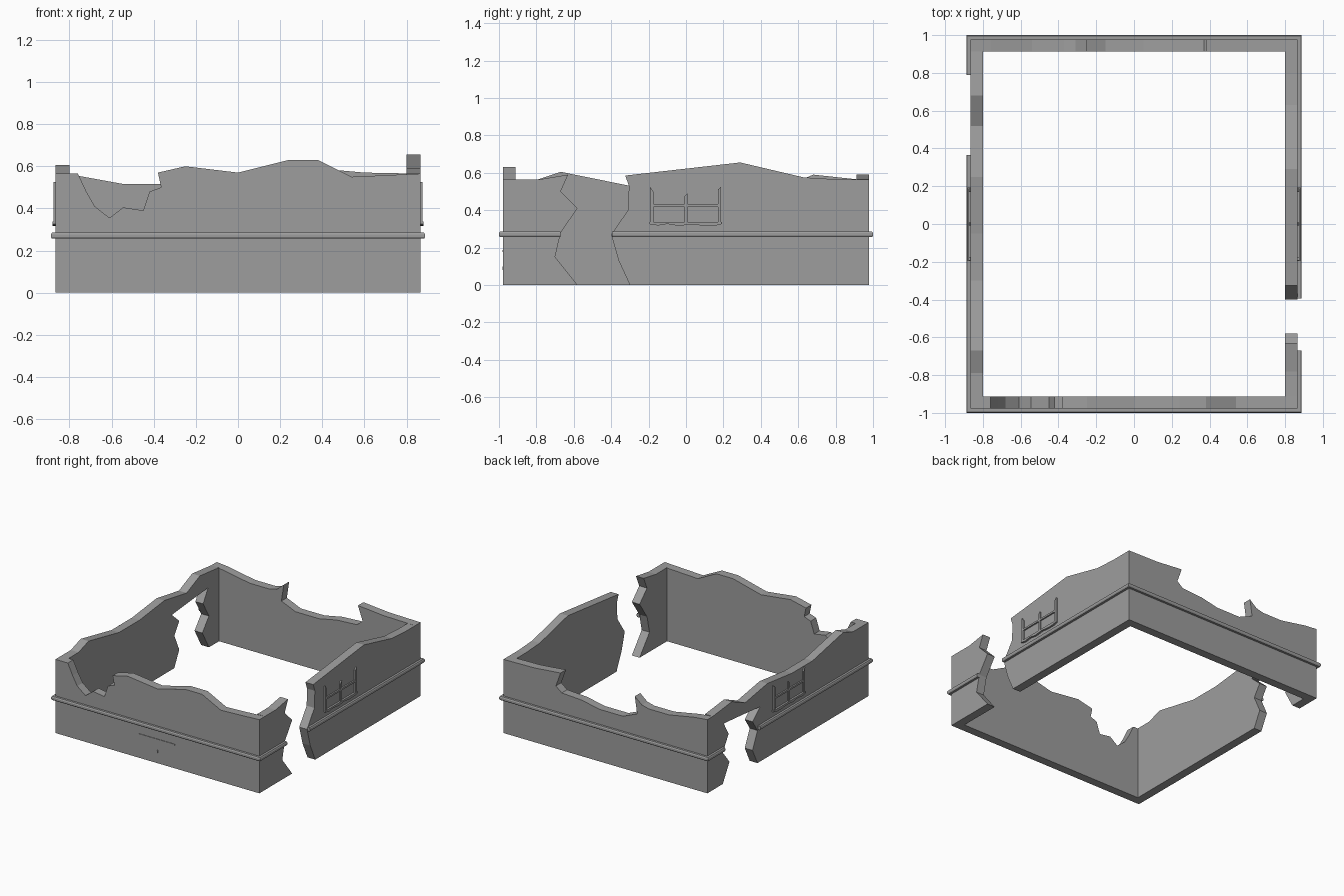
import bpy, bmesh
from mathutils import Vector

if "Cube" in bpy.data.objects:
    bpy.data.objects.remove(bpy.data.objects["Cube"])

stone = bpy.data.materials.new("grey stone")
stone.diffuse_color = (0.34, 0.34, 0.34, 1)
stone.use_nodes = True
stone.node_tree.nodes["Principled BSDF"].inputs["Base Color"].default_value = stone.diffuse_color

X, Y = 0.866, 0.978          # outer wall faces
XI, YI = 0.80, 0.912         # inner wall faces


def finish(name, bm):
    bmesh.ops.recalc_face_normals(bm, faces=bm.faces)
    mesh = bpy.data.meshes.new(name)
    bm.to_mesh(mesh)
    bm.free()
    mesh.materials.append(stone)
    ob = bpy.data.objects.new(name, mesh)
    bpy.context.collection.objects.link(ob)
    return ob


def slab(name, outlines, axis, a, b):
    """Upright outlines (along, z) given thickness from a to b on the axis."""
    bm = bmesh.new()
    for pts in outlines:
        def ring(d):
            return [bm.verts.new((d, u, z) if axis == 'x' else (u, d, z)) for u, z in pts]
        r0, r1 = ring(a), ring(b)
        bm.faces.new(r0)
        bm.faces.new(r1[::-1])
        n = len(pts)
        for i in range(n):
            j = (i + 1) % n
            bm.faces.new((r0[i], r0[j], r1[j], r1[i]))
    return finish(name, bm)


def bar(u0, u1, z0, z1):
    return [(u0, z0), (u1, z0), (u1, z1), (u0, z1)]


# Front wall with a ragged top and a deep bite near the left corner
slab("front_wall", [[
    (-X, 0), (X, 0), (X, .565), (.54, .55), (.38, .63), (.24, .63), (0, .57),
    (-.25, .6), (-.38, .57), (-.365, .5), (-.42, .48), (-.45, .39),
    (-.545, .405), (-.61, .355), (-.68, .41), (-.72, .48), (-.76, .565),
    (-X, .565)]], 'y', -Y, -YI)

# Back wall with a wide broken dip in the middle
slab("back_wall", [[
    (-X, 0), (X, 0), (X, .565), (.6, .57), (.38, .59), (.42, .48), (.37, .44),
    (.2, .43), (.05, .4), (-.15, .4), (-.27, .45), (-.25, .58), (-.31, .53),
    (-.37, .515), (-.54, .515), (-.76, .555), (-X, .565)]], 'y', YI, Y)

# Right wall in two pieces either side of the open breach
slab("right_wall", [
    [(-YI, 0), (-.58, 0), (-.70, .15), (-.67, .28), (-.58, .41), (-.67, .5),
     (-.63, .59), (-.78, .565), (-YI, .565)],
    [(-.30, 0), (YI, 0), (YI, .565), (.8, .565), (.63, .575), (.29, .655),
     (-.325, .585), (-.305, .53), (-.31, .40), (-.40, .27), (-.36, .13)]],
    'x', XI, X)

# Left wall with a hole under a thin bridge of stone
slab("left_wall", [[
    (-YI, 0), (.37, 0), (.43, .12), (.37, .25), (.43, .34), (.34, .42),
    (.55, .44), (.78, .46), (.72, .36), (.79, .24), (.71, .14), (.79, 0),
    (YI, 0), (YI, .565), (.68, .59), (.52, .52), (.25, .565), (-.05, .53),
    (-.3, .53), (-.67, .605), (-.79, .565), (-YI, .565)]], 'x', -X, -XI)


# Belt course running round the outside, mitred at the corners
def belt(name, path):
    section = [(-.004, .256), (.017, .256), (.022, .264), (.022, .277), (.017, .285), (-.004, .285)]
    bm = bmesh.new()
    rings = []
    for x, y in path:
        out = Vector((1 if x > 0 else -1, (y > 0) - (y < 0) if abs(y) == Y else 0))
        rings.append([bm.verts.new((x + out.x * o, y + out.y * o, z)) for o, z in section])
    n = len(section)
    for r, s in zip(rings, rings[1:]):
        for i in range(n):
            j = (i + 1) % n
            bm.faces.new((r[i], r[j], s[j], s[i]))
    bm.faces.new(rings[0])
    bm.faces.new(rings[-1][::-1])
    finish(name, bm)


belt("back_belt", [(X, -.395), (X, Y), (-X, Y), (-X, .79)])
belt("front_belt", [(-X, .365), (-X, -Y), (X, -Y), (X, -.67)])

# Broken window frames on both side walls
for side, name in ((1, "right_window"), (-1, "left_window")):
    slab(name + "_frame", [
        [(-.192, .335), (-.175, .335), (-.175, .50), (-.192, .525)],
        [(.170, .335), (.188, .335), (.188, .525), (.170, .51)],
        [(-.008, .335), (.008, .335), (.008, .49), (-.008, .475)],
        bar(-.175, -.008, .418, .432), bar(.008, .170, .418, .432)],
        'x', side * (X - .004), side * (X + .011))
    slab(name + "_sill", [[
        (-.195, .325), (-.15, .318), (-.1, .326), (-.04, .316), (.03, .324),
        (.1, .316), (.16, .318), (.192, .326), (.192, .338), (-.195, .338)]],
        'x', side * (X - .004), side * (X + .015))

# Faint door surround in the front wall
slab("door_lintel", [bar(-.155, .15, .176, .186)], 'y', -Y - .004, -Y + .004)
slab("door_handle", [bar(-.006, .006, .08, .1)], 'y', -Y - .004, -Y + .004)
